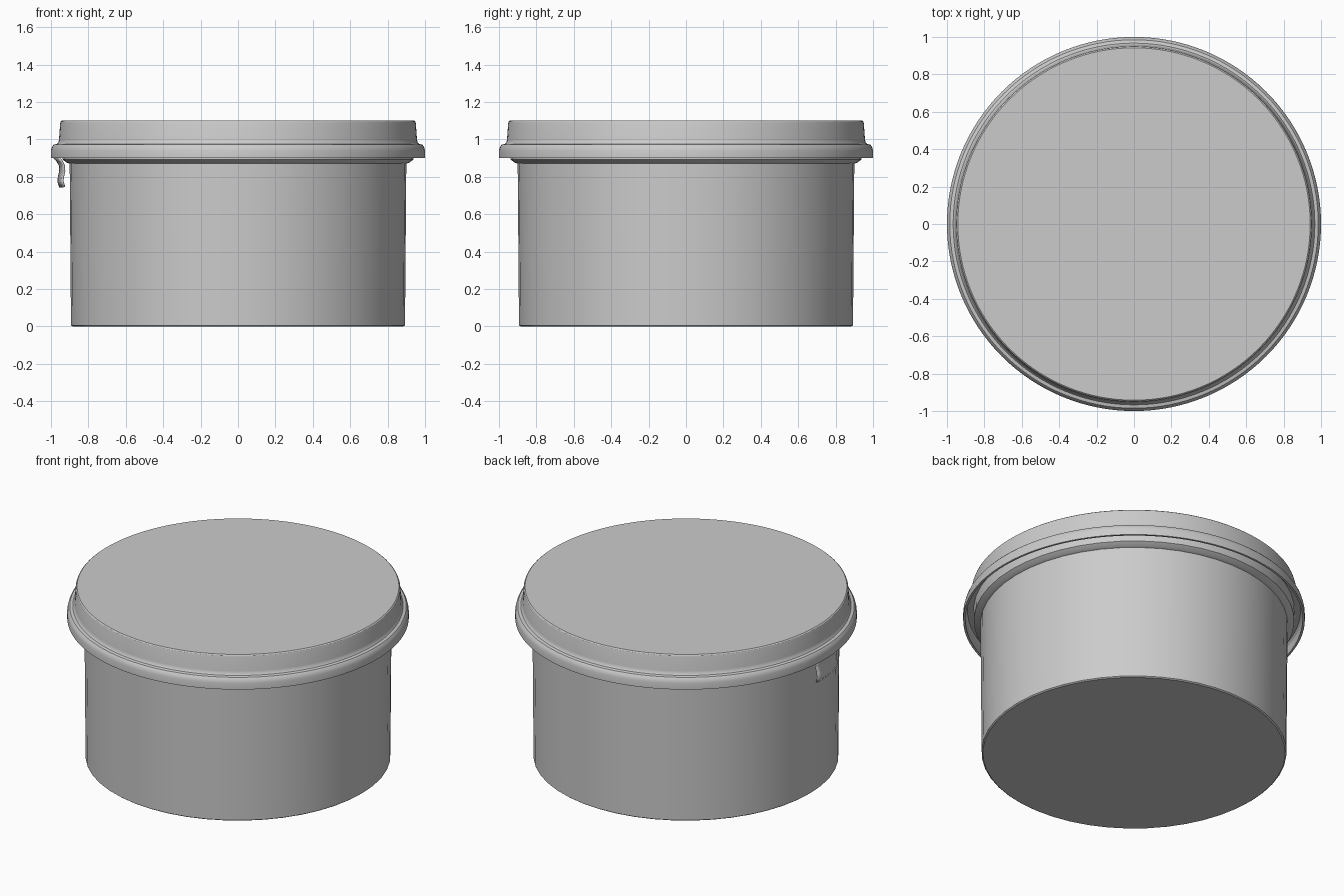
import bpy
import bmesh
from math import cos, sin, radians, tau

cube = bpy.data.objects.get("Cube")
if cube:
    bpy.data.objects.remove(cube)

grey = bpy.data.materials.new("plain grey")
grey.use_nodes = True
colour = (0.6, 0.6, 0.6, 1)
grey.diffuse_color = colour
grey.node_tree.nodes["Principled BSDF"].inputs["Base Color"].default_value = colour


def finish(name, bm, angle=30):
    bmesh.ops.recalc_face_normals(bm, faces=bm.faces)
    mesh = bpy.data.meshes.new(name)
    bm.to_mesh(mesh)
    bm.free()
    mesh.materials.append(grey)
    obj = bpy.data.objects.new(name, mesh)
    bpy.context.collection.objects.link(obj)
    bpy.ops.object.select_all(action="DESELECT")
    obj.select_set(True)
    bpy.context.view_layer.objects.active = obj
    bpy.ops.object.shade_smooth_by_angle(angle=radians(angle))
    return obj


def lathe(name, profile, sides):
    """Spin a closed profile, whose end points are capped by discs."""
    bm = bmesh.new()
    rings = [[bm.verts.new((r * cos(tau * i / sides), r * sin(tau * i / sides), z))
              for i in range(sides)] for r, z in profile]
    for low, high in zip(rings, rings[1:]):
        for i in range(sides):
            j = (i + 1) % sides
            bm.faces.new((low[i], low[j], high[j], high[i]))
    bm.faces.new(rings[0])
    bm.faces.new(rings[-1])
    return finish(name, bm)


# Tub with a stepped collar that runs up inside the lid skirt
lathe("tub", [(0.885, 0), (0.893, 0.006), (0.9, 0.87), (0.915, 0.875),
              (0.938, 0.892), (0.94, 0.97)], 48)

# Lid with a hollow skirt around the collar
lathe("lid", [(0.93, 0.965), (0.975, 0.965), (0.985, 0.95), (0.987, 0.9),
              (1.0, 0.9), (1.0, 0.94), (0.995, 0.96), (0.985, 0.972),
              (0.967, 0.976), (0.96, 0.985), (0.957, 1.0),
              (0.951, 1.085), (0.948, 1.095), (0.942, 1.1)], 128)

# Pull tab: a thin bent sheet hanging from the skirt
tab_profile = [(0.987, 0.91), (0.965, 0.885), (0.952, 0.86), (0.95, 0.83),
               (0.957, 0.8), (0.96, 0.775), (0.95, 0.745)]
steps = 8
bm = bmesh.new()
rows = []
for r, z in tab_profile:
    angles = [radians(178.5 + 13.5 * i / steps) for i in range(steps + 1)]
    rows.append([bm.verts.new((r * cos(a), r * sin(a), z)) for a in angles])
for upper, lower in zip(rows, rows[1:]):
    for i in range(steps):
        bm.faces.new((upper[i], upper[i + 1], lower[i + 1], lower[i]))
tab = finish("pull_tab", bm, 40)
solid = tab.modifiers.new("thickness", "SOLIDIFY")
solid.thickness = 0.012
solid.offset = 0
